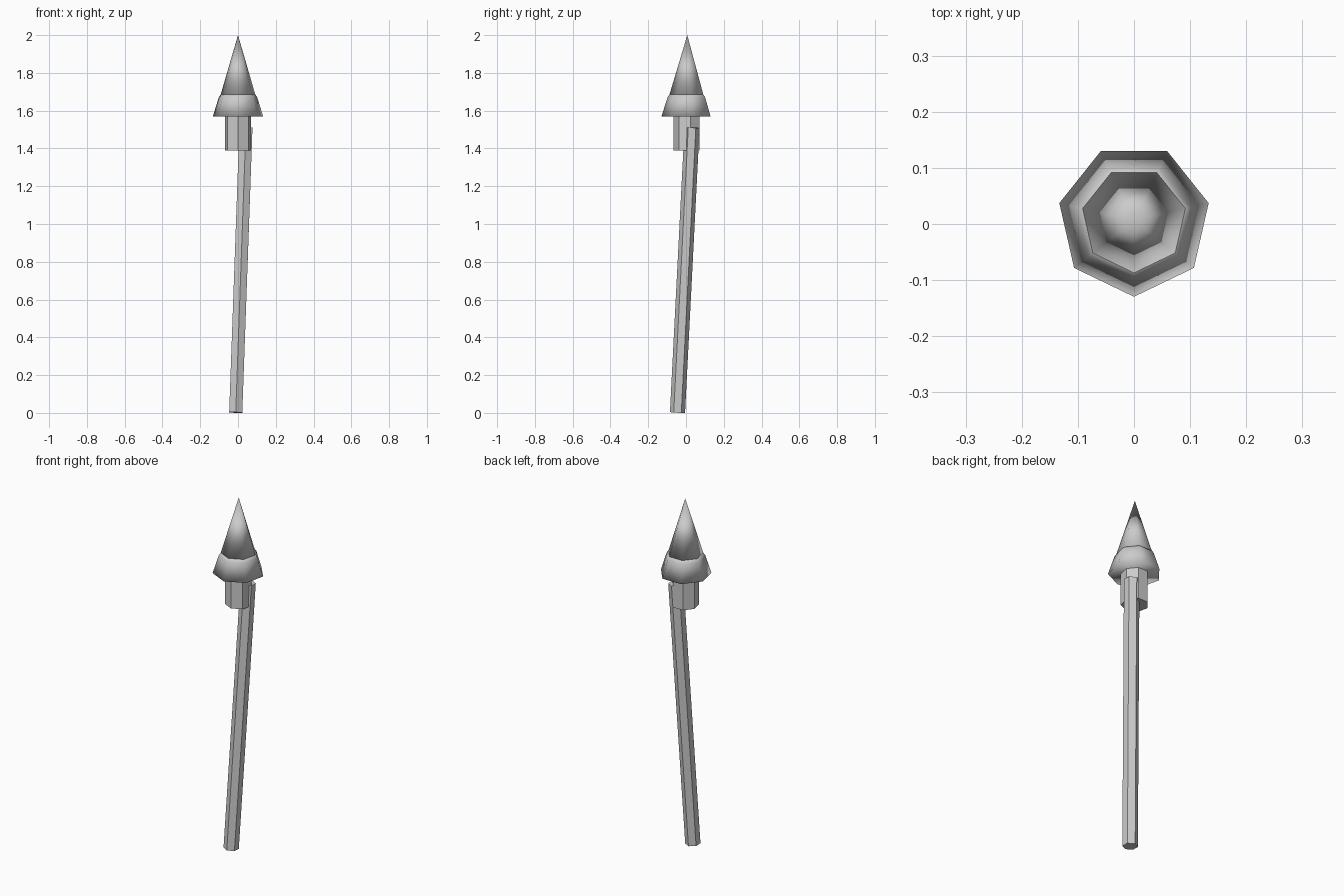
import bpy, bmesh, math
from mathutils import Vector

if "Cube" in bpy.data.objects:
    bpy.data.objects.remove(bpy.data.objects["Cube"])

grey = bpy.data.materials.new("plain grey")
grey.diffuse_color = (0.6, 0.6, 0.6, 1.0)
grey.use_nodes = True
grey.node_tree.nodes["Principled BSDF"].inputs["Base Color"].default_value = grey.diffuse_color


def lathe(name, profile, sides, smooth=False):
    """Closed solid from (radius, z) rings; one corner points to the front."""
    bm = bmesh.new()
    rings = []
    for r, z in profile:
        if r == 0:
            rings.append([bm.verts.new((0, 0, z))] * sides)
        else:
            angles = [math.tau * k / sides - math.pi / 2 for k in range(sides)]
            rings.append([bm.verts.new((r * math.cos(a), r * math.sin(a), z)) for a in angles])
    for low, high in zip(rings, rings[1:]):
        for i in range(sides):
            j = (i + 1) % sides
            corners = [low[i], low[j], high[j], high[i]]
            bm.faces.new(list(dict.fromkeys(corners)))
    bm.faces.new(rings[0][::-1])
    if profile[-1][0] > 0:
        bm.faces.new(rings[-1])
    for f in bm.faces:
        f.smooth = smooth
    mesh = bpy.data.meshes.new(name)
    bm.to_mesh(mesh)
    bm.free()
    mesh.materials.append(grey)
    obj = bpy.data.objects.new(name, mesh)
    bpy.context.collection.objects.link(obj)
    return obj


AXIS_Y = 0.0068

# Head: flared skirt with a chamfered rim, and the pointed nose on top
skirt = lathe("nose_skirt", [(0.1365, 1.57), (0.104, 1.672), (0.094, 1.686)], 7, True)
nose = lathe("nose_cone", [(0.0945, 1.684), (0, 2.0)], 7, True)

# Seven-sided motor tube under the head
motor = lathe("motor_tube", [(0.0717, 1.39), (0.0717, 1.575)], 7)
for part in (skirt, nose, motor):
    part.location.y = AXIS_Y

# Long six-sided stick, leaning into the side of the motor tube
bottom = Vector((-0.012, -0.045, 0.002))
top = Vector((0.042, 0.032, 1.511))
lean = top - bottom
stick = lathe("guide_stick", [(0.04, 0), (0.04, lean.length)], 6)
stick.location = bottom
stick.rotation_euler = Vector((0, 0, 1)).rotation_difference(lean).to_euler()
